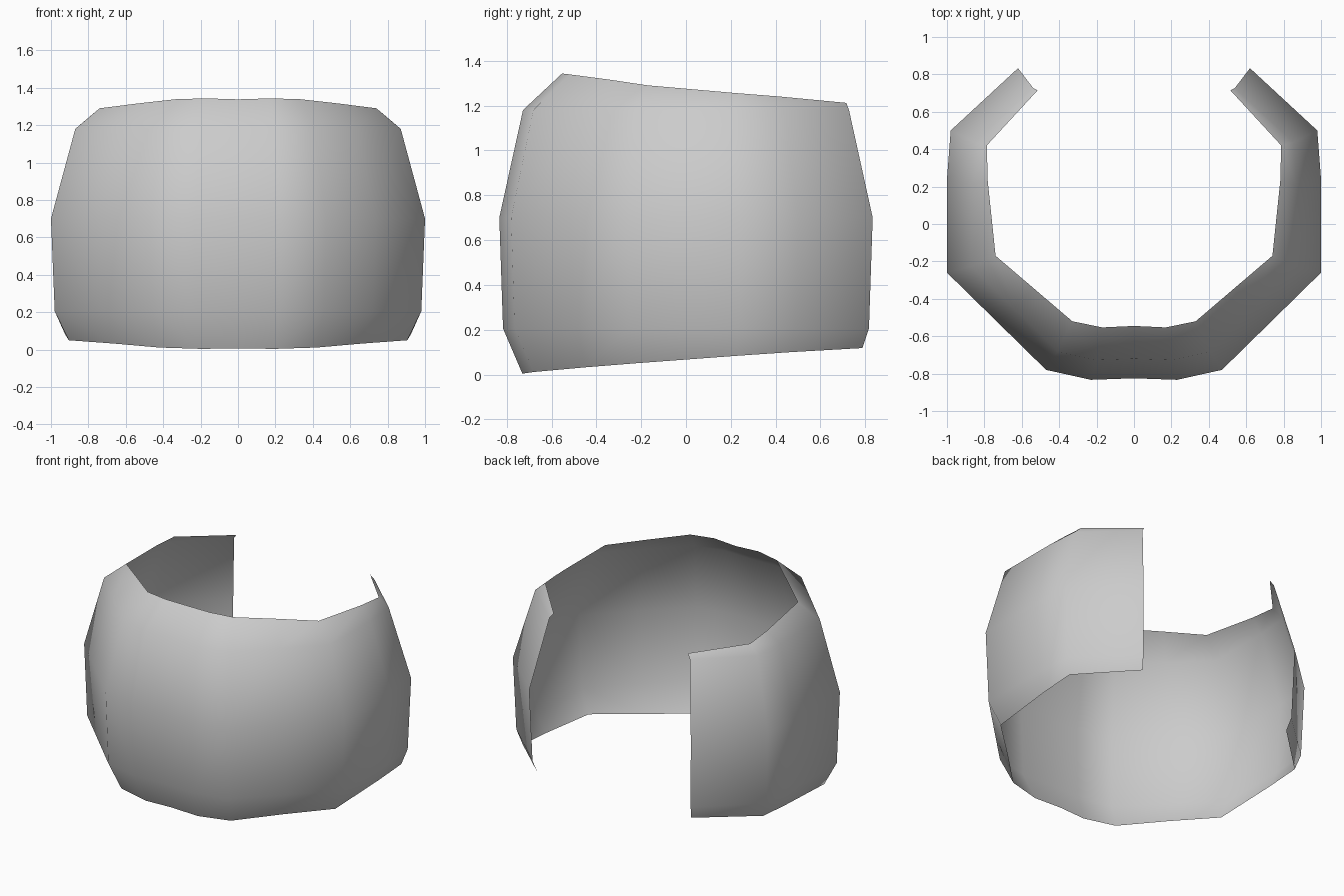
import bpy, bmesh

if "Cube" in bpy.data.objects:
    bpy.data.objects.remove(bpy.data.objects["Cube"])

# Half plan profiles, from front centre round to the open back end (x, y)
widest = [(0, -.825), (.23, -.833), (.47, -.78), (.735, -.52), (1, -.26),
          (1, .24), (.98, .5), (.62, .833)]
# Slanted rims (x, y, z)
bottom_rim = [(0, -.722, .006), (.2, -.73, .004), (.42, -.68, .011), (.66, -.45, .032),
              (.905, -.225, .05), (.925, .22, .083), (.925, .47, .1), (.59, .787, .118)]
top_rim = [(0, -.545, 1.338), (.17, -.553, 1.343), (.33, -.52, 1.339), (.535, -.345, 1.316),
           (.74, -.17, 1.29), (.782, .23, 1.255), (.787, .42, 1.24), (.515, .715, 1.212)]


def level(sx, sy, z):
    return [(x * sx, y * sy, z) for x, y in widest]


rows = [bottom_rim, level(.98, .98, .205), level(1, 1, .7),
        level(.87, .873, 1.18), top_rim]

# Curved band: skin the rows into a single-layer shell
bm = bmesh.new()
grid = [[bm.verts.new(p) for p in row] for row in rows]
for lo, hi in zip(grid, grid[1:]):
    for i in range(len(lo) - 1):
        bm.faces.new((lo[i], lo[i + 1], hi[i + 1], hi[i]))
for f in bm.faces:
    f.smooth = True
mesh = bpy.data.meshes.new("open_band")
bm.to_mesh(mesh)
bm.free()
band = bpy.data.objects.new("open_band", mesh)
bpy.context.collection.objects.link(band)

# Left half
mirror = band.modifiers.new("mirror", 'MIRROR')
mirror.use_clip = True
mirror.merge_threshold = .001
